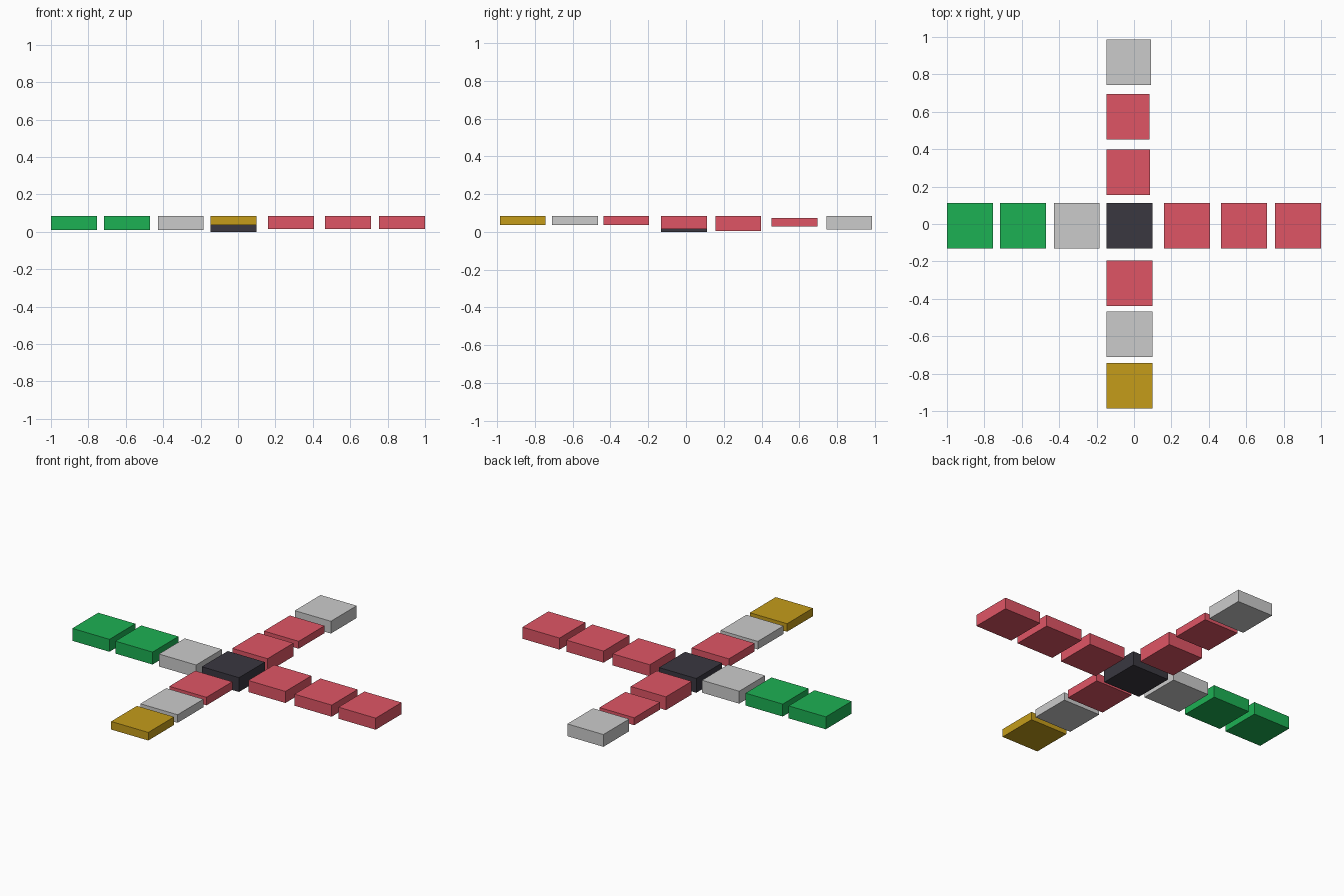
import bpy

if "Cube" in bpy.data.objects:
    bpy.data.objects.remove(bpy.data.objects["Cube"])


def material(name, rgb):
    m = bpy.data.materials.new(name)
    # sRGB values converted to linear
    m.diffuse_color = tuple((c / 255) ** 2.2 for c in rgb) + (1.0,)
    m.use_nodes = True
    m.node_tree.nodes["Principled BSDF"].inputs["Base Color"].default_value = m.diffuse_color
    return m


RED = material("red", (222, 86, 101))
GREEN = material("green", (34, 175, 84))
GOLD = material("gold", (195, 155, 32))
DARK = material("dark", (60, 58, 66))


def tile(name, x, y, z, mat=None):
    """Box tile from (min, max) ranges on each axis."""
    bpy.ops.mesh.primitive_cube_add(size=1, location=[sum(r) / 2 for r in (x, y, z)])
    ob = bpy.context.object
    ob.name = name
    ob.scale = [r[1] - r[0] for r in (x, y, z)]
    bpy.ops.object.transform_apply(location=False, rotation=False, scale=True)
    if mat:
        ob.data.materials.append(mat)


W = 0.245          # tile width
TOP = 0.085        # shared top height
ROW_Y = (-0.132, 0.112)
COL_X = -0.146

# Centre tile
tile("centre_tile", (COL_X, 0.099), ROW_Y, (0, TOP), DARK)

# Left and right arms: name, left edge, underside height, material
for name, x, z, mat in [
    ("left_tile_outer", -1.0, 0.011, GREEN),
    ("left_tile_middle", -0.716, 0.011, GREEN),
    ("left_tile_inner", -0.429, 0.011, None),
    ("right_tile_inner", 0.16, 0.016, RED),
    ("right_tile_middle", 0.465, 0.016, RED),
    ("right_tile_outer", 0.755, 0.016, RED),
]:
    tile(name, (x, x + W), ROW_Y, (z, TOP), mat)

# Front and back arms: name, front edge, right edge, z range, material
for name, y, right, z, mat in [
    ("front_tile_outer", -0.986, 0.099, (0.037, TOP), GOLD),
    ("front_tile_middle", -0.71, 0.099, (0.037, TOP), None),
    ("front_tile_inner", -0.438, 0.099, (0.037, TOP), RED),
    ("back_tile_inner", 0.155, 0.086, (0.006, TOP), RED),
    ("back_tile_middle", 0.453, 0.083, (0.03, 0.074), RED),
    ("back_tile_outer", 0.743, 0.092, (0.012, TOP), None),
]:
    tile(name, (COL_X, right), (y, y + 0.243), z, mat)
